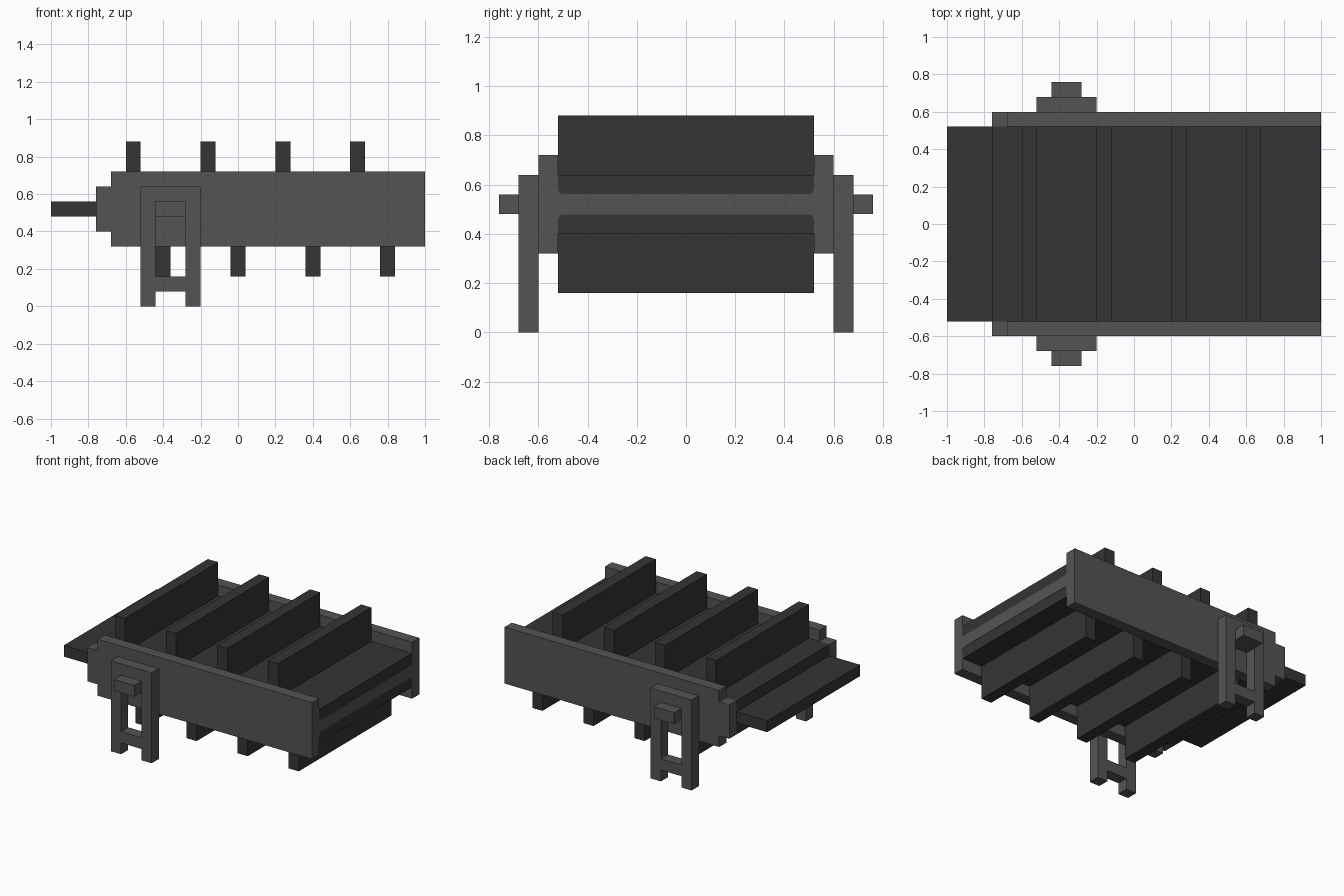
import bpy, bmesh

old = bpy.data.objects.get("Cube")
if old:
    bpy.data.objects.remove(old, do_unlink=True)


def material(name, value):
    m = bpy.data.materials.new(name)
    m.use_nodes = True
    colour = (value, value, value, 1)
    m.diffuse_color = colour
    m.node_tree.nodes["Principled BSDF"].inputs["Base Color"].default_value = colour
    return m


GREY = material("mid grey", 0.088)
DARK = material("dark grey", 0.035)


def prism(name, outline, axis, lo, hi, mat):
    """Extrude a 2D outline along x (outline = y, z) or y (outline = x, z)."""
    def place(p, d):
        return (d, p[0], p[1]) if axis == "x" else (p[0], d, p[1])
    bm = bmesh.new()
    face = bm.faces.new([bm.verts.new(place(p, lo)) for p in outline])
    ext = bmesh.ops.extrude_face_region(bm, geom=[face])
    for v in ext["geom"]:
        if isinstance(v, bmesh.types.BMVert):
            v.co["xyz".index(axis)] = hi
    bmesh.ops.recalc_face_normals(bm, faces=bm.faces)
    me = bpy.data.meshes.new(name)
    bm.to_mesh(me)
    bm.free()
    me.materials.append(mat)
    ob = bpy.data.objects.new(name, me)
    bpy.context.scene.collection.objects.link(ob)
    return ob


def box(name, x0, x1, y0, y1, z0, z1, mat):
    return prism(name, [(x0, z0), (x1, z0), (x1, z1), (x0, z1)], "y", y0, y1, mat)


# Belt body with a stepped nose plate at the -x end
W = 0.52
prism("belt_body", [(-1, 0.48), (-0.76, 0.48), (-0.76, 0.40), (0.998, 0.40),
                    (0.998, 0.64), (-0.76, 0.64), (-0.76, 0.56), (-1, 0.56)],
      "y", -W, W, DARK)

# Thin end strip with flared corners between the two belt runs
half = [(0.505, 0.562), (0.513, 0.567), (W, 0.58)]
upper = half[::-1] + [(-y, z) for y, z in half]
lower = [(y, 1.04 - z) for y, z in upper[::-1]]
prism("end_strip", upper + lower, "x", 0.998, 1.0, GREY)

# Paddles above and below the belt
for i in range(4):
    x = -0.60 + 0.4 * i
    box(f"upper_paddle_{i + 1}", x, x + 0.08, -W, W, 0.64, 0.88, DARK)
    x = -0.44 + 0.4 * i
    box(f"lower_paddle_{i + 1}", x, x + 0.08, -W, W, 0.16, 0.40, DARK)

# Side rails, leg frames and axle ends on both sides
rail = [(-0.76, 0.40), (-0.68, 0.40), (-0.68, 0.32), (1, 0.32),
        (1, 0.72), (-0.68, 0.72), (-0.68, 0.64), (-0.76, 0.64)]
for side, s in (("left", -1), ("right", 1)):
    side = "back" if s > 0 else "front"
    prism(f"{side}_rail", rail, "y", s * 0.52, s * 0.60, GREY)

    # Leg frame: one outline with feet, plus a bridged window
    bm = bmesh.new()
    xs = [-0.52, -0.44, -0.28, -0.20]
    zs = [0, 0.08, 0.16, 0.48, 0.64]
    grid = [[bm.verts.new((x, s * 0.60, z)) for z in zs] for x in xs]
    for i in range(3):
        for j in range(4):
            if i == 1 and j in (0, 2):
                continue
            bm.faces.new((grid[i][j], grid[i + 1][j],
                          grid[i + 1][j + 1], grid[i][j + 1]))
    ext = bmesh.ops.extrude_face_region(bm, geom=bm.faces[:])
    for v in ext["geom"]:
        if isinstance(v, bmesh.types.BMVert):
            v.co.y = s * 0.68
    bmesh.ops.recalc_face_normals(bm, faces=bm.faces)
    me = bpy.data.meshes.new(f"{side}_leg_frame")
    bm.to_mesh(me)
    bm.free()
    me.materials.append(GREY)
    ob = bpy.data.objects.new(f"{side}_leg_frame", me)
    bpy.context.scene.collection.objects.link(ob)

    box(f"{side}_axle_end", -0.44, -0.28, s * 0.68, s * 0.76, 0.48, 0.56, GREY)
